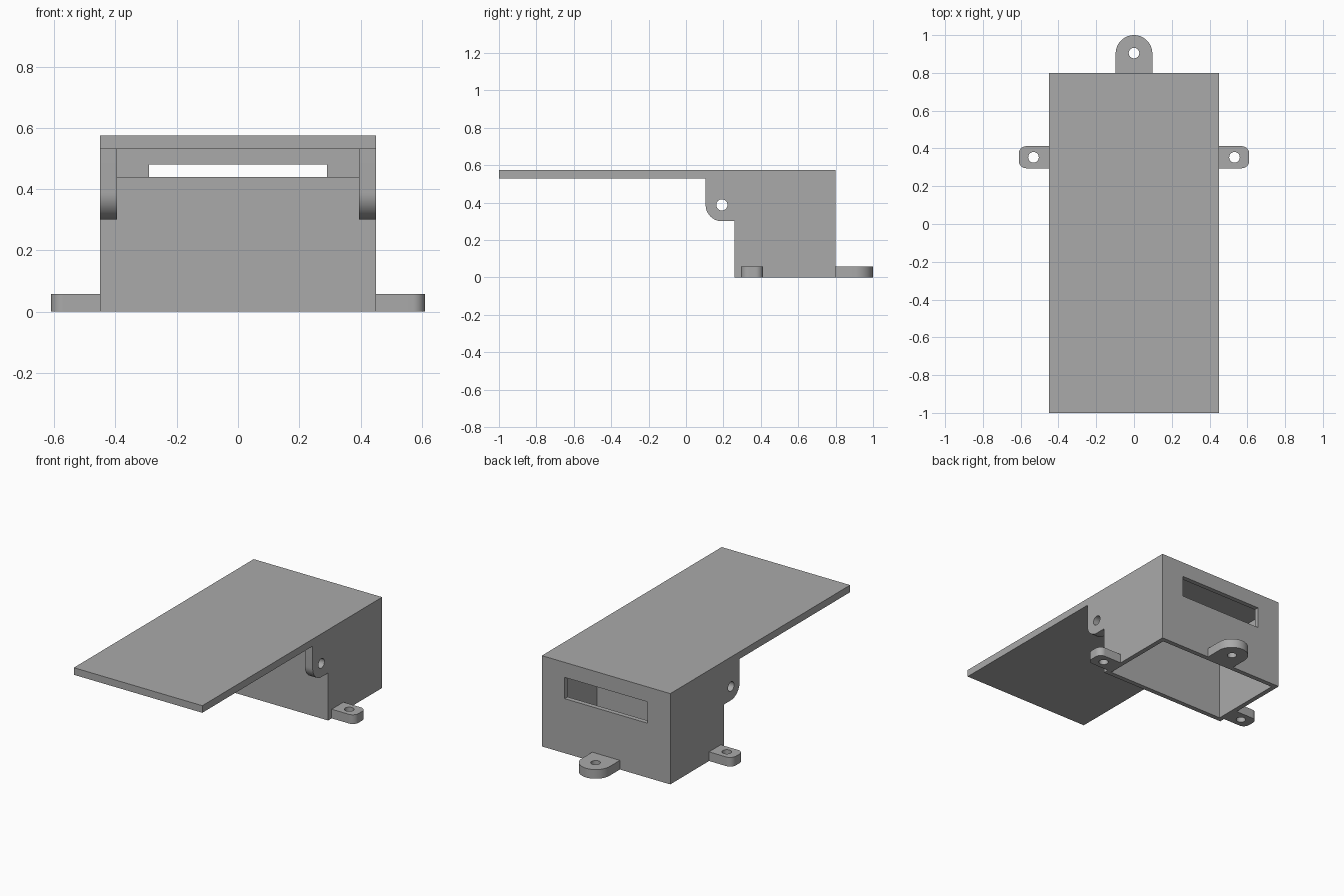
import bpy, bmesh, math
from mathutils import Matrix

if "Cube" in bpy.data.objects:
    bpy.data.objects.remove(bpy.data.objects["Cube"])

grey = bpy.data.materials.new("plain grey")
grey.use_nodes = True
grey.diffuse_color = (0.40, 0.40, 0.40, 1)
grey.node_tree.nodes["Principled BSDF"].inputs["Base Color"].default_value = grey.diffuse_color

WALL = 0.03          # housing wall thickness
ROOF = 0.53          # underside of the roof
HALF = 0.45          # half width of the housing


def arc(cx, cy, r, start, end, steps=16):
    """Points along an arc, angles in degrees."""
    angles = [math.radians(start + (end - start) * i / steps) for i in range(steps + 1)]
    return [(cx + r * math.cos(a), cy + r * math.sin(a)) for a in angles]


def circle(cx, cy, r):
    return arc(cx, cy, r, 0, 360, 32)[:-1]


def finish(obj):
    obj.data.materials.clear()
    obj.data.materials.append(grey)
    bpy.ops.object.select_all(action="DESELECT")
    obj.select_set(True)
    bpy.context.view_layer.objects.active = obj
    bpy.ops.object.shade_smooth_by_angle(angle=math.radians(30))


def extrude(name, loops, depth, matrix):
    """Extrude a filled outline with holes, centred on its own plane."""
    curve = bpy.data.curves.new(name, "CURVE")
    curve.dimensions, curve.fill_mode, curve.extrude = "2D", "BOTH", depth / 2
    for loop in loops:
        spline = curve.splines.new("POLY")
        spline.points.add(len(loop) - 1)
        for point, (u, v) in zip(spline.points, loop):
            point.co = (u, v, 0, 1)
        spline.use_cyclic_u = True
    temp = bpy.data.objects.new(name + " outline", curve)
    bpy.context.collection.objects.link(temp)
    bpy.context.view_layer.update()
    mesh = bpy.data.meshes.new_from_object(temp.evaluated_get(bpy.context.evaluated_depsgraph_get()))
    bpy.data.objects.remove(temp)
    mesh.transform(matrix)
    bm = bmesh.new()
    bm.from_mesh(mesh)
    bmesh.ops.remove_doubles(bm, verts=bm.verts, dist=0.0001)
    bmesh.ops.recalc_face_normals(bm, faces=bm.faces)
    bm.to_mesh(mesh)
    bm.free()
    obj = bpy.data.objects.new(name, mesh)
    bpy.context.collection.objects.link(obj)
    return obj


def cut_box(target, x, y, z):
    """Subtract a box, symmetric in x, from the target."""
    bpy.ops.mesh.primitive_cube_add(size=1, location=(0, sum(y) / 2, sum(z) / 2))
    cutter = bpy.context.object
    cutter.scale = (2 * x, y[1] - y[0], z[1] - z[0])
    cutter.hide_render = True
    bpy.context.view_layer.objects.active = target
    mod = target.modifiers.new("cut", "BOOLEAN")
    mod.operation, mod.solver, mod.object = "DIFFERENCE", "EXACT", cutter
    bpy.ops.object.modifier_apply(modifier=mod.name)
    bpy.data.objects.remove(cutter)


# Housing: side silhouette with roof, pivot ears and pivot hole
side = [(-1, 0.575), (-1, ROOF), (0.105, ROOF)]
side += arc(0.192, 0.388, 0.087, 180, 270)
side += [(0.26, 0.301), (0.26, 0), (0.80, 0), (0.80, 0.575)]
yz_plane = Matrix(((0, 0, 1, 0), (1, 0, 0, 0), (0, 1, 0, 0), (0, 0, 0, 1)))
housing = extrude("housing", [side, circle(0.192, 0.388, 0.03)], 2 * HALF, yz_plane)

# Open-bottomed cavity, gap between the ears, front opening and rear slot
cut_box(housing, HALF - WALL, (0.26 + WALL, 0.80 - WALL), (-0.1, ROOF))
cut_box(housing, 0.395, (0, 0.26), (0.2, ROOF))
cut_box(housing, 0.395, (0.2, 0.27 + WALL), (0.44, ROOF))
cut_box(housing, 0.29, (0.70, 0.90), (0.345, 0.48))
finish(housing)

# Screw tabs
TAB = 0.058
lift = Matrix.Translation((0, 0, TAB / 2))
rear = [(-0.097, 0.80), (0.097, 0.80)] + arc(0, 0.903, 0.097, 0, 180, 32)
finish(extrude("rear_tab", [rear, circle(0, 0.905, 0.028)], TAB, lift))

tab = [(HALF, 0.295)] + arc(0.57, 0.335, 0.04, -90, 0) + arc(0.57, 0.372, 0.04, 0, 90) + [(HALF, 0.412)]
for name, sign in (("left_tab", 1), ("right_tab", -1)):
    loops = [[(sign * x, y) for x, y in loop] for loop in (tab, circle(0.532, 0.353, 0.028))]
    finish(extrude(name, loops, TAB, lift))
